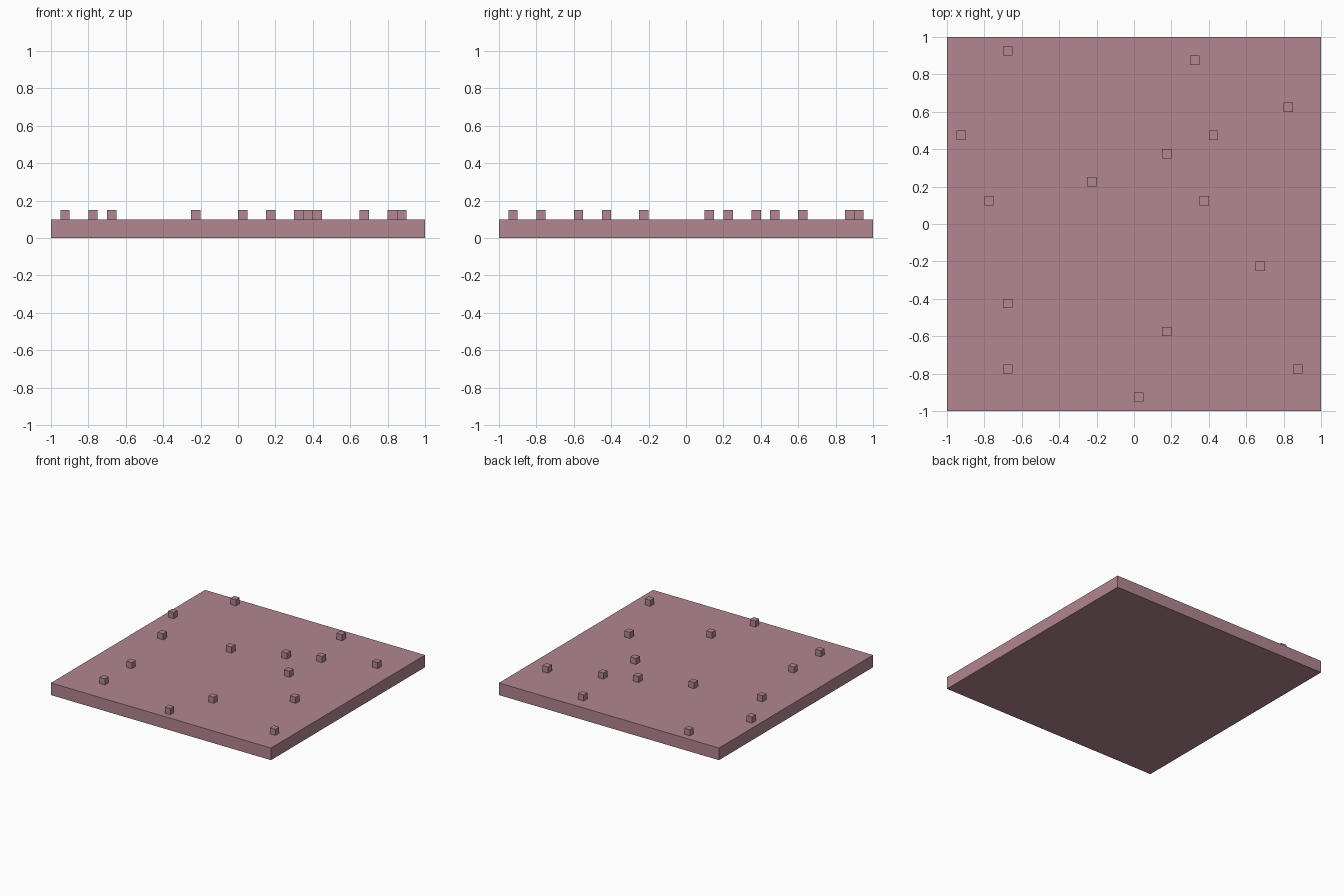
import bpy

cube = bpy.data.objects.get("Cube")
if cube:
    bpy.data.objects.remove(cube, do_unlink=True)

# Single dusty pink material
pink = bpy.data.materials.new("dusty_pink")
pink.use_nodes = True
colour = (0.445, 0.238, 0.279, 1.0)
pink.diffuse_color = colour
pink.node_tree.nodes["Principled BSDF"].inputs["Base Color"].default_value = colour


def box(name, centre, size):
    bpy.ops.mesh.primitive_cube_add(size=1, location=centre)
    obj = bpy.context.object
    obj.name = name
    obj.scale = size
    bpy.ops.object.transform_apply(location=False, rotation=False, scale=True)
    obj.data.materials.append(pink)
    return obj


# Square slab
SLAB_HEIGHT = 0.1
box("slab", (0, 0, SLAB_HEIGHT / 2), (2, 2, SLAB_HEIGHT))

# Small cubes scattered on the top, each filling one cell of a 40 x 40 grid
CELL = 0.05
cells = [(6, 38), (26, 37), (36, 32), (1, 29), (28, 29),
         (23, 27), (15, 24), (4, 22), (27, 22), (33, 15),
         (6, 11), (23, 8), (6, 4), (37, 4), (20, 1)]
for i, (col, row) in enumerate(cells, 1):
    x = -1 + (col + 0.5) * CELL
    y = -1 + (row + 0.5) * CELL
    box(f"small_block_{i:02d}", (x, y, SLAB_HEIGHT + CELL / 2), (CELL,) * 3)
